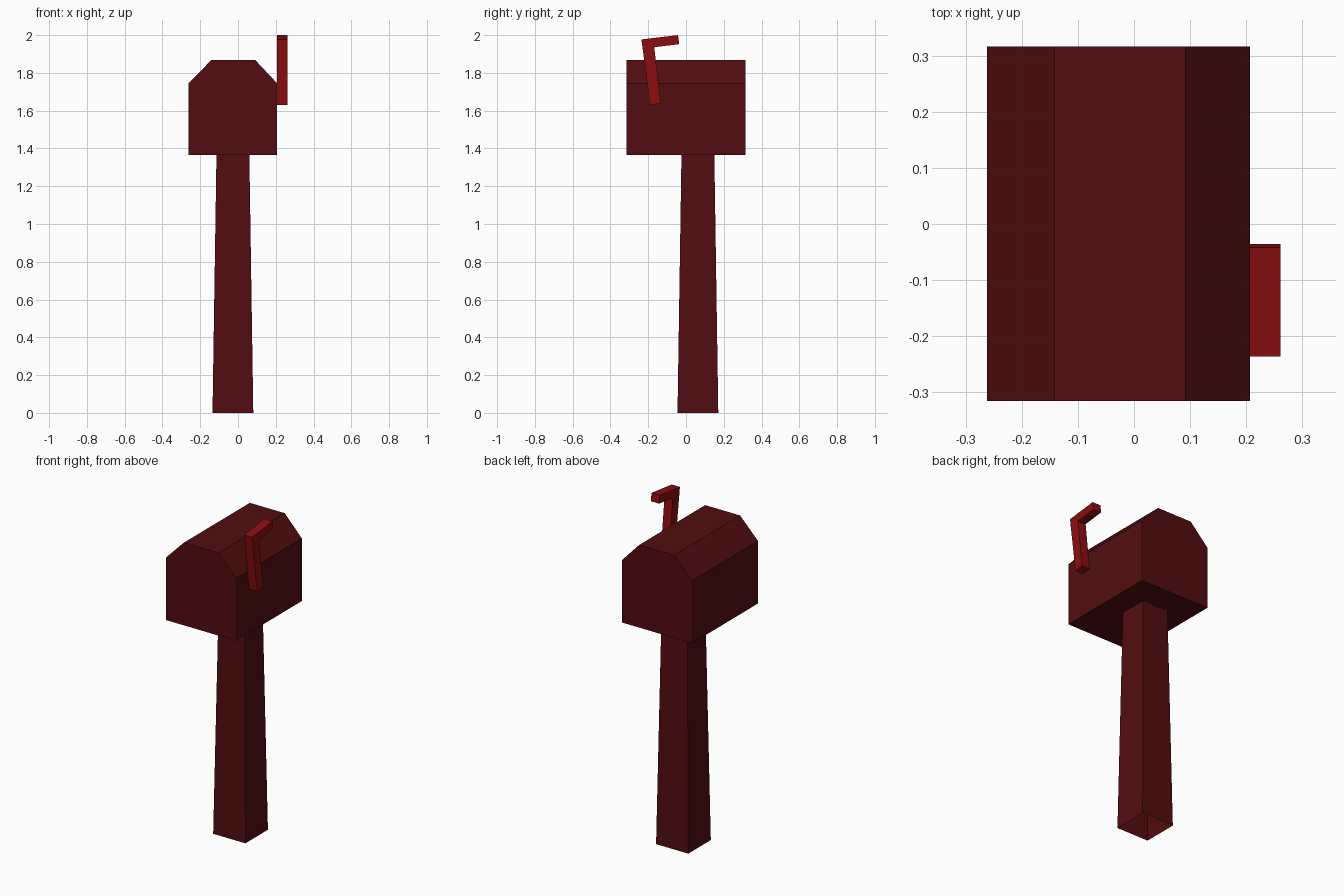
import bpy
import bmesh

if "Cube" in bpy.data.objects:
    bpy.data.objects.remove(bpy.data.objects["Cube"])


def material(name, color):
    mat = bpy.data.materials.new(name)
    mat.diffuse_color = color
    mat.use_nodes = True
    mat.node_tree.nodes["Principled BSDF"].inputs["Base Color"].default_value = mat.diffuse_color
    return mat


def add_object(name, bm, mat):
    bmesh.ops.recalc_face_normals(bm, faces=bm.faces)
    mesh = bpy.data.meshes.new(name)
    bm.to_mesh(mesh)
    bm.free()
    mesh.materials.append(mat)
    obj = bpy.data.objects.new(name, mesh)
    bpy.context.collection.objects.link(obj)
    return obj


def loft(name, start, end, mat, capped=True):
    """Join two matching outlines with side faces, optionally closing the ends."""
    bm = bmesh.new()
    a = [bm.verts.new(p) for p in start]
    b = [bm.verts.new(p) for p in end]
    n = len(a)
    for i in range(n):
        j = (i + 1) % n
        bm.faces.new((a[i], a[j], b[j], b[i]))
    if capped:
        bm.faces.new(a)
        bm.faces.new(b)
    return add_object(name, bm, mat)


def square(cx, cy, half, z):
    return [(cx + sx * half, cy + sy * half, z)
            for sx, sy in ((-1, -1), (1, -1), (1, 1), (-1, 1))]


dark_red = material("dark_red", (0.085, 0.004, 0.005, 1))
bright_red = material("bright_red", (0.26, 0.004, 0.005, 1))

# Tapered post, open at the ends
loft("post", square(-0.027, 0.063, 0.108, 0), square(-0.027, 0.063, 0.087, 1.365),
     dark_red, capped=False)

# Box with chamfered roof, profile in x and z
box = [(-0.262, 1.365), (0.207, 1.365), (0.207, 1.745),
       (0.092, 1.867), (-0.142, 1.867), (-0.262, 1.745)]
loft("box", [(x, -0.315, z) for x, z in box], [(x, 0.316, z) for x, z in box], dark_red)

# Raised signal flag, bent profile in y and z
flag = [(-0.19, 1.63), (-0.134, 1.638), (-0.168, 1.936),
        (-0.036, 1.952), (-0.042, 2.0), (-0.236, 1.977)]
loft("flag", [(0.206, y, z) for y, z in flag], [(0.261, y, z) for y, z in flag], bright_red)
